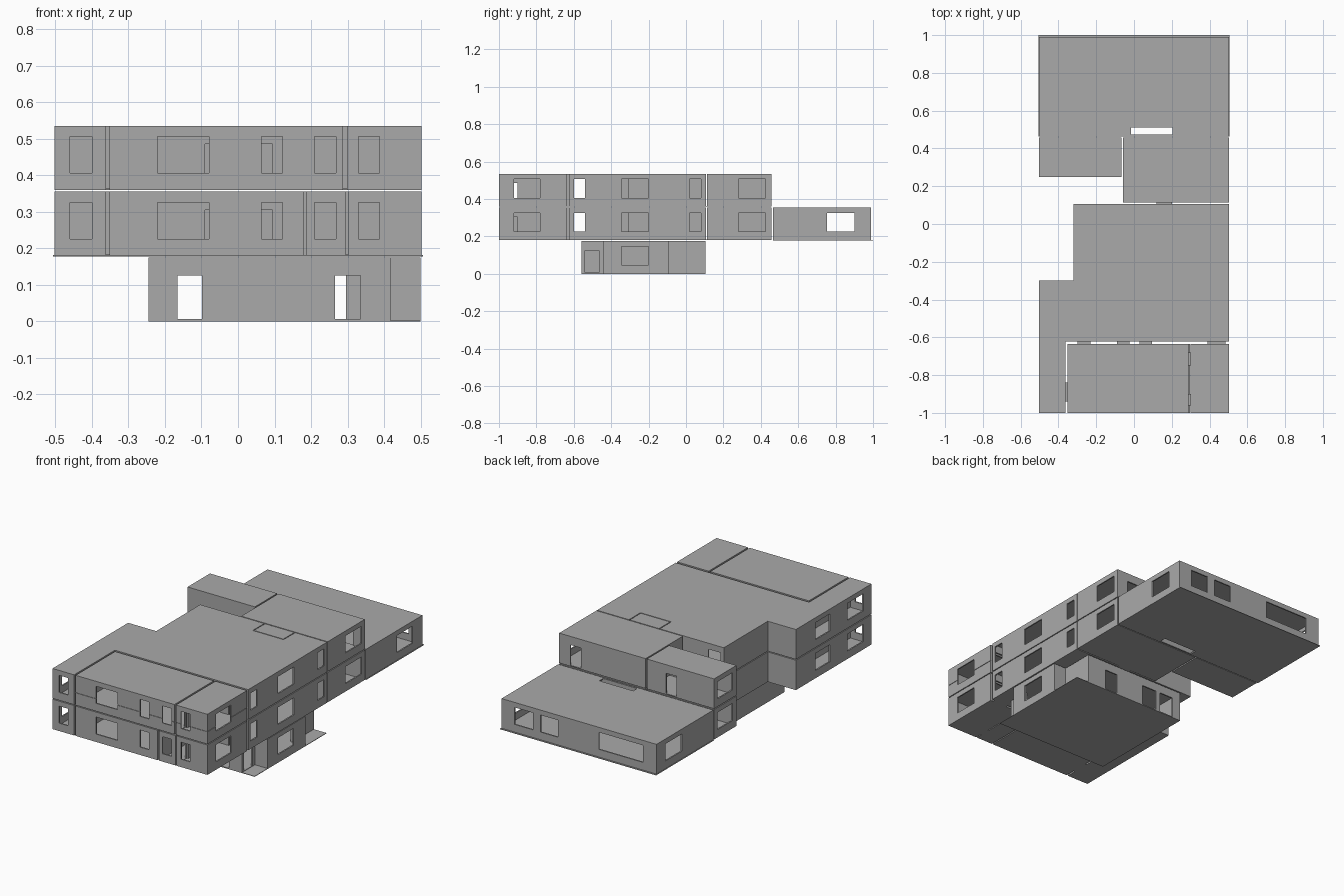
import bpy
import bmesh

if "Cube" in bpy.data.objects:
    bpy.data.objects.remove(bpy.data.objects["Cube"])

grey = bpy.data.materials.new("plain grey")
grey.use_nodes = True
grey.diffuse_color = (0.4, 0.4, 0.4, 1)
grey.node_tree.nodes["Principled BSDF"].inputs["Base Color"].default_value = (0.4, 0.4, 0.4, 1)

WALL, SLAB = 0.008, 0.006
L, R, FRONT, BACK = -0.502, 0.502, -1.0, 0.99
LOW, HIGH, STOREY = 0.18, 0.36, 0.175


def rect(x0, x1, y0, y1):
    return [(x0, y0), (x1, y0), (x1, y1), (x0, y1)]


def inset(poly, t):
    # Offset a counter-clockwise right-angled outline inwards
    out = []
    for i, (x, y) in enumerate(poly):
        px, py = poly[i - 1]
        nx, ny = poly[(i + 1) % len(poly)]
        for dx, dy in ((x - px, y - py), (nx - x, ny - y)):
            if abs(dx) > abs(dy):
                y += t if dx > 0 else -t
            else:
                x += -t if dy > 0 else t
        out.append((x, y))
    return out


def add_prism(bm, poly, z0, z1):
    low = [bm.verts.new((x, y, z0)) for x, y in poly]
    top = [bm.verts.new((x, y, z1)) for x, y in poly]
    bm.faces.new(low[::-1])
    bm.faces.new(top)
    for i in range(len(poly)):
        j = (i + 1) % len(poly)
        bm.faces.new((low[i], low[j], top[j], top[i]))


def make(name, prisms):
    bm = bmesh.new()
    for p in prisms:
        add_prism(bm, *p)
    mesh = bpy.data.meshes.new(name)
    bm.to_mesh(mesh)
    bm.free()
    mesh.materials.append(grey)
    ob = bpy.data.objects.new(name, mesh)
    bpy.context.collection.objects.link(ob)
    return ob


def carve(ob, *cutter_sets):
    helpers = []
    for prisms in cutter_sets:
        cutter = make("cutter", prisms)
        cutter.hide_render = True
        mod = ob.modifiers.new("cut", "BOOLEAN")
        mod.operation, mod.solver, mod.object = "DIFFERENCE", "EXACT", cutter
        helpers.append(cutter)
    dg = bpy.context.evaluated_depsgraph_get()
    mesh = bpy.data.meshes.new_from_object(ob.evaluated_get(dg))
    ob.modifiers.clear()
    ob.data = mesh
    for cutter in helpers:
        bpy.data.objects.remove(cutter)


def hole_x(x, spans, z0, z1, d=0.025):
    # Openings in a wall that faces along x
    return [(rect(x - d, x + d, a, b), z0, z1) for a, b in spans]


def hole_y(y, spans, z0, z1, d=0.025):
    # Openings in a wall that faces along y
    return [(rect(a, b, y - d, y + d), z0, z1) for a, b in spans]


def unit(name, poly, z, openings, grooves=()):
    ob = make(name, [(poly, z, z + STOREY)])
    cavity = (inset(poly, WALL), z + SLAB, z + STOREY - SLAB)
    carve(ob, [cavity, *grooves], openings)
    return ob


# Window and door positions shared by both upper storeys
front_windows = [(-0.46, -0.40), (-0.22, -0.08), (0.065, 0.122), (0.21, 0.268), (0.33, 0.388)]
right_windows = [(-0.92, -0.78), (-0.60, -0.54), (-0.345, -0.20), (0.02, 0.08), (0.28, 0.425)]
left_windows = [(-0.925, -0.78), (-0.615, -0.48), (0.285, 0.425)]
inner_doors = [(-0.30, -0.23), (-0.09, -0.025), (0.03, 0.095), (0.39, 0.485)]
partition_doors = [(-0.96, -0.90), (-0.75, -0.68)]
link_doors = [(0.12, 0.20)]


def storey_openings(z):
    lo, hi, d0, d1 = z + 0.046, z + 0.146, z + SLAB, z + 0.125
    return (hole_y(FRONT, front_windows, lo, hi) + hole_x(R, right_windows, lo, hi)
            + hole_x(L, left_windows, lo, hi)
            + hole_y(-0.628, inner_doors, d0, d1) + hole_x(-0.357, [(-0.94, -0.84)], d0, d1)
            + hole_x(0.293, partition_doors, d0, d1) + hole_y(0.11, link_doors, d0, d1))


main_plan = [(L, FRONT), (-0.362, FRONT), (-0.362, -0.622), (R, -0.622), (R, 0.107),
             (-0.32, 0.107), (-0.32, -0.30), (L, -0.30)]
back_right_plan = rect(-0.058, R, 0.113, 0.457)
back_left_plan = rect(L, -0.066, 0.25, 0.457)

# Lower storey
low_cuts = storey_openings(LOW)
unit("lower_main_block", main_plan, LOW, low_cuts)
for name, x0, x1 in (("lower_front_middle_room", -0.352, 0.180),
                     ("lower_front_narrow_room", 0.187, 0.296),
                     ("lower_front_right_room", 0.301, R)):
    unit(name, rect(x0, x1, FRONT, -0.635), LOW, low_cuts)
unit("lower_back_right_block", back_right_plan, LOW, low_cuts)
unit("lower_back_left_block", back_left_plan, LOW, low_cuts)

# Upper storey, with a shallow seam round the front rooms and the shaft lid on the roof
high_cuts = (storey_openings(HIGH)
             + hole_y(0.457, [(-0.26, -0.19), (0.36, 0.43)], HIGH + SLAB, HIGH + 0.125)
             + hole_y(0.107, [(-0.30, -0.22)], HIGH + SLAB, HIGH + 0.14))
roof = HIGH + STOREY
lid = [(rect(0.095, 0.295, 0.0, 0.005), roof - 0.004, roof + 0.01)]
lid += [(rect(x, x + 0.005, 0.006, 0.12), roof - 0.004, roof + 0.01) for x in (0.095, 0.29)]
seam = (0.432, 0.436, 0.003)
unit("upper_main_block", main_plan, HIGH, high_cuts, lid)
unit("upper_front_middle_room", rect(-0.352, 0.288, FRONT, -0.635), HIGH, high_cuts,
     hole_y(FRONT, [(-0.36, 0.30)], *seam))
unit("upper_front_right_room", rect(0.298, R, FRONT, -0.635), HIGH, high_cuts,
     hole_y(FRONT, [(0.29, 0.498)], *seam) + hole_x(R, [(-0.995, -0.63)], *seam))
unit("upper_back_right_block", back_right_plan, HIGH, high_cuts)
unit("upper_back_left_block", back_left_plan, HIGH, high_cuts)

# Door thresholds bridging the gaps between rooms
for z in (LOW, HIGH):
    strips = [(rect(a, b, -0.635, -0.622), z, z + 0.004) for a, b in inner_doors]
    strips += [(rect(0.288, 0.301, a, b), z, z + 0.004) for a, b in partition_doors]
    strips += [(rect(-0.362, -0.352, -0.94, -0.84), z, z + 0.004)]
    strips += [(rect(a, b, 0.107, 0.113), z, z + 0.004) for a, b in link_doors]
    make("door_thresholds", strips)

# Rear single-storey wing with a stair opening through floor and roof
stair = [(rect(-0.015, 0.205, 0.474, 0.51), 0.1, 0.5)]
lo, hi = LOW + 0.046, LOW + 0.146
wing_cuts = (hole_y(BACK, [(0.30, 0.417), (0.135, 0.25), (-0.413, -0.128)], lo, hi)
             + hole_x(R, [(0.755, 0.90)], lo, hi) + hole_x(L, [(0.755, 0.905)], lo, hi))
unit("rear_wing", rect(L, R, 0.464, BACK), LOW, wing_cuts + stair)
wing_floor = make("rear_wing_floor_plate", [(rect(-0.506, 0.506, 0.464, 1.0), LOW - 0.002, LOW + 0.001)])
carve(wing_floor, stair)

# Basement with two recessed corners on a full rectangular floor
base_plan = [(-0.245, -0.56), (0.418, -0.56), (0.418, -0.44), (0.5, -0.44), (0.5, -0.09),
             (0.418, -0.09), (0.418, 0.105), (-0.245, 0.105)]
base_cuts = (hole_y(-0.56, [(-0.165, -0.098), (0.265, 0.335)], SLAB, 0.125)
             + hole_y(0.105, [(-0.19, -0.098), (-0.07, 0.025), (0.21, 0.295)], SLAB, 0.125)
             + hole_x(0.418, [(-0.54, -0.465)], SLAB, 0.125)
             + hole_x(0.5, [(-0.345, -0.20)], 0.048, 0.146))
unit("basement", base_plan, 0.0, base_cuts)
make("basement_floor_plate", [(rect(-0.245, 0.5, -0.56, 0.105), 0.0, 0.003)])
